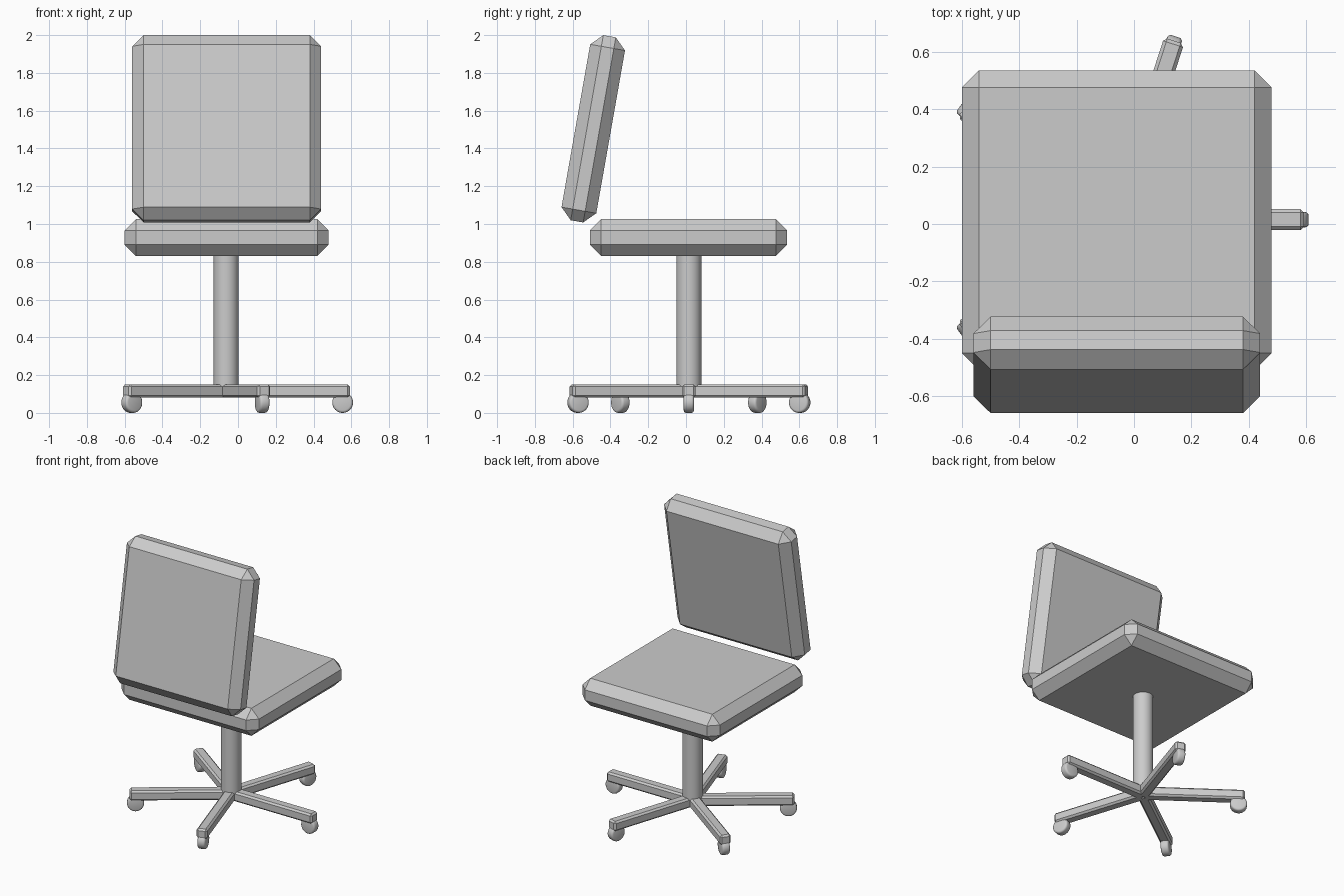
import bpy
import bmesh
from math import radians, pi
from mathutils import Matrix, Vector

cube = bpy.data.objects.get("Cube")
if cube:
    bpy.data.objects.remove(cube, do_unlink=True)

grey = bpy.data.materials.new("plain grey")
grey.use_nodes = True
grey.diffuse_color = (0.6, 0.6, 0.6, 1)
grey.node_tree.nodes["Principled BSDF"].inputs["Base Color"].default_value = (0.6, 0.6, 0.6, 1)


def finish(name, bm, matrix, smooth=False):
    bmesh.ops.recalc_face_normals(bm, faces=bm.faces)
    mesh = bpy.data.meshes.new(name)
    bm.to_mesh(mesh)
    bm.free()
    mesh.materials.append(grey)
    obj = bpy.data.objects.new(name, mesh)
    bpy.context.collection.objects.link(obj)
    obj.matrix_world = matrix
    if smooth:
        bpy.ops.object.select_all(action='DESELECT')
        obj.select_set(True)
        bpy.context.view_layer.objects.active = obj
        bpy.ops.object.shade_smooth_by_angle(angle=radians(40))
    return obj


def chamfered_box(name, size, chamfer, matrix):
    bm = bmesh.new()
    bmesh.ops.create_cube(bm, size=1)
    bmesh.ops.scale(bm, vec=Vector(size), verts=bm.verts)
    bmesh.ops.bevel(bm, geom=bm.edges[:], offset=chamfer, segments=1,
                    profile=0.5, affect='EDGES')
    return finish(name, bm, matrix)


def cylinder(name, radius, depth, matrix, rounding=0):
    bm = bmesh.new()
    bmesh.ops.create_cone(bm, cap_ends=True, segments=32, radius1=radius,
                          radius2=radius, depth=depth)
    if rounding:
        rims = [e for e in bm.edges if any(len(f.verts) > 4 for f in e.link_faces)]
        bmesh.ops.bevel(bm, geom=rims, offset=rounding, segments=3,
                        profile=0.5, affect='EDGES')
    return finish(name, bm, matrix, smooth=True)


# Cushions
chamfered_box("seat", (1.08, 1.045, 0.195), 0.06,
              Matrix.Translation((-0.06, 0.013, 0.928)))
chamfered_box("backrest", (1.0, 0.187, 0.995), 0.06,
              Matrix.Translation((-0.06, -0.491, 1.504)) @ Matrix.Rotation(radians(-10), 4, 'X'))

# Column
hub = Matrix.Translation((-0.063, 0.015, 0))
cylinder("column", 0.066, 0.72, hub @ Matrix.Translation((0, 0, 0.5)))

# Five arms, each with a caster under its tip
for i in range(5):
    spoke = hub @ Matrix.Rotation(i * 2 * pi / 5, 4, 'Z')
    chamfered_box(f"base_arm_{i + 1}", (0.656, 0.073, 0.07), 0.012,
                  spoke @ Matrix.Translation((0.328, 0, 0.116)))
    cylinder(f"caster_{i + 1}", 0.055, 0.054,
             spoke @ Matrix.Translation((0.617, 0, 0.055)) @ Matrix.Rotation(pi / 2, 4, 'X'),
             rounding=0.013)
